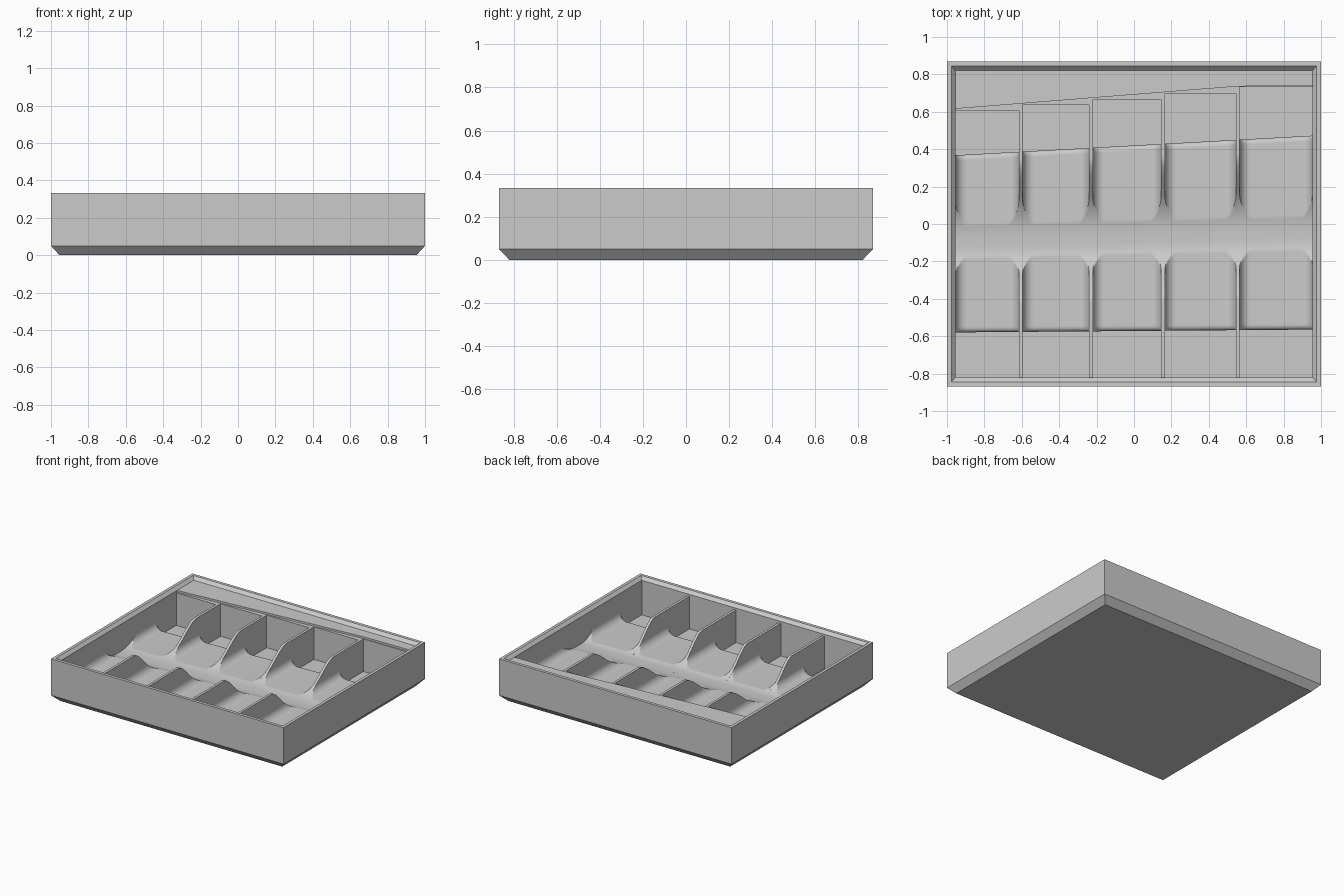
import bpy, bmesh, math

cube = bpy.data.objects.get("Cube")
if cube:
    bpy.data.objects.remove(cube)

grey = bpy.data.materials.new("plain grey")
grey.use_nodes = True
grey.diffuse_color = (0.6, 0.6, 0.6, 1)
grey.node_tree.nodes["Principled BSDF"].inputs["Base Color"].default_value = grey.diffuse_color

FLOOR, BLOCK, LEDGE, SHELF, TOP = 0.042, 0.108, 0.295, 0.31, 0.333
IN_X, IN_Y = 0.955, 0.821
FILLET, ROUND = 0.06, 0.025
DIVIDERS = [-0.605, -0.23, 0.155, 0.555]
POCKET_BACKS = [0.606, 0.636, 0.666, 0.697, 0.732]


def finish(name, bm, smooth=False):
    bmesh.ops.recalc_face_normals(bm, faces=bm.faces)
    mesh = bpy.data.meshes.new(name)
    bm.to_mesh(mesh)
    bm.free()
    mesh.materials.append(grey)
    ob = bpy.data.objects.new(name, mesh)
    bpy.context.collection.objects.link(ob)
    if smooth:
        bpy.ops.object.select_all(action="DESELECT")
        ob.select_set(True)
        bpy.context.view_layer.objects.active = ob
        bpy.ops.object.shade_smooth_by_angle(angle=math.radians(30))
    return ob


def prism(name, outline, offset, smooth=False):
    """Extrude a flat outline along an offset vector."""
    bm = bmesh.new()
    face = bm.faces.new([bm.verts.new(p) for p in outline])
    ext = bmesh.ops.extrude_face_region(bm, geom=[face], use_keep_orig=True)
    moved = [g for g in ext["geom"] if isinstance(g, bmesh.types.BMVert)]
    bmesh.ops.translate(bm, vec=offset, verts=moved)
    return finish(name, bm, smooth)


def scoop(x, y):
    """Height of the finger scoop that runs across all pockets."""
    d = y - (-0.09 + 0.025 * x)
    t = min(1, d / 0.45) ** 1.45 if d > 0 else min(1, -d / 0.32) ** 1.35
    return 0.1 + (LEDGE - 0.1) * t * t * (3 - 2 * t)


def arc(distance, radius):
    """Height of a quarter round at a distance from its steep end."""
    k = max(0, radius - distance)
    return radius - math.sqrt(max(0, radius * radius - k * k))


# Outer tray: stacked rectangular rings, chamfered foot and rim
bm = bmesh.new()
rings = []
for x, y, z in [(0.955, 0.82, 0), (1, 0.868, 0.05), (1, 0.868, TOP),
                (0.977, 0.844, TOP), (IN_X, IN_Y, SHELF), (IN_X, IN_Y, FLOOR)]:
    rings.append([bm.verts.new((sx * x, sy * y, z))
                  for sx, sy in ((-1, -1), (1, -1), (1, 1), (-1, 1))])
for a, b in zip(rings, rings[1:]):
    for i in range(4):
        j = (i + 1) % 4
        bm.faces.new((a[i], a[j], b[j], b[i]))
bm.faces.new(rings[0])
bm.faces.new(rings[-1])
finish("tray_shell", bm)

# Slanted shelf along the back
under = LEDGE - 0.02
prism("back_shelf", [(-IN_X, 0.616, under), (0.555, 0.736, under), (IN_X, 0.741, under),
                     (IN_X, IN_Y, under), (-IN_X, IN_Y, under)], (0, 0, SHELF - under))

# Dividers with the scoop cut into their tops
for n, x in enumerate(DIVIDERS):
    steps = 100
    ys = [-IN_Y + i * (POCKET_BACKS[n] + 0.03 + IN_Y) / steps for i in range(steps + 1)]
    left = x - 0.01
    outline = [(left, y, scoop(x, y)) for y in ys]
    outline += [(left, ys[-1], FLOOR), (left, ys[0], FLOOR)]
    prism(f"divider_{n + 1}", outline, (0.02, 0, 0), True)

# Pockets: stepped back wall and raised, filleted rest
edges = [-IN_X] + [e for x in DIVIDERS for e in (x - 0.01, x + 0.01)] + [IN_X]
for n, back in enumerate(POCKET_BACKS):
    x0, x1 = edges[2 * n], edges[2 * n + 1]
    wall_end = x1 + 0.02 if n < 4 else x1
    prism(f"pocket_back_{n + 1}", [(x0, back, FLOOR), (wall_end, back, FLOOR),
                                   (wall_end, IN_Y, FLOOR), (x0, IN_Y, FLOOR)],
          (0, 0, LEDGE - FLOOR))

    bend = [FILLET * (i / 16) ** 2 for i in range(17)]
    xs = [x0 + b for b in bend] + [x1 - b for b in reversed(bend)]
    lip = [ROUND * (i / 5) ** 2 for i in range(6)]
    bm = bmesh.new()
    rows = []
    for x in xs:
        y0, y1 = -0.572 + 0.008 * x, 0.42 + 0.055 * x
        span = y1 - y0 - 2 * ROUND
        ys = [y0 + d for d in lip]
        ys += [y0 + ROUND + span * i / 120 for i in range(1, 120)]
        ys += [y1 - d for d in reversed(lip)]
        side = arc(min(x - x0, x1 - x), FILLET)
        row = [bm.verts.new((x, y0, FLOOR))]
        for y in ys:
            drop = arc(min(y - y0, y1 - y), ROUND)
            # The quarter round rises to the full fillet at the pocket wall
            row.append(bm.verts.new((x, y, min(BLOCK + side - drop, scoop(x, y)))))
        row.append(bm.verts.new((x, y1, FLOOR)))
        rows.append(row)
    for a, b in zip(rows, rows[1:]):
        for i in range(len(a) - 1):
            bm.faces.new((a[i], b[i], b[i + 1], a[i + 1]))
    bm.faces.new(rows[0])
    bm.faces.new(rows[-1])
    finish(f"pocket_rest_{n + 1}", bm, True)
